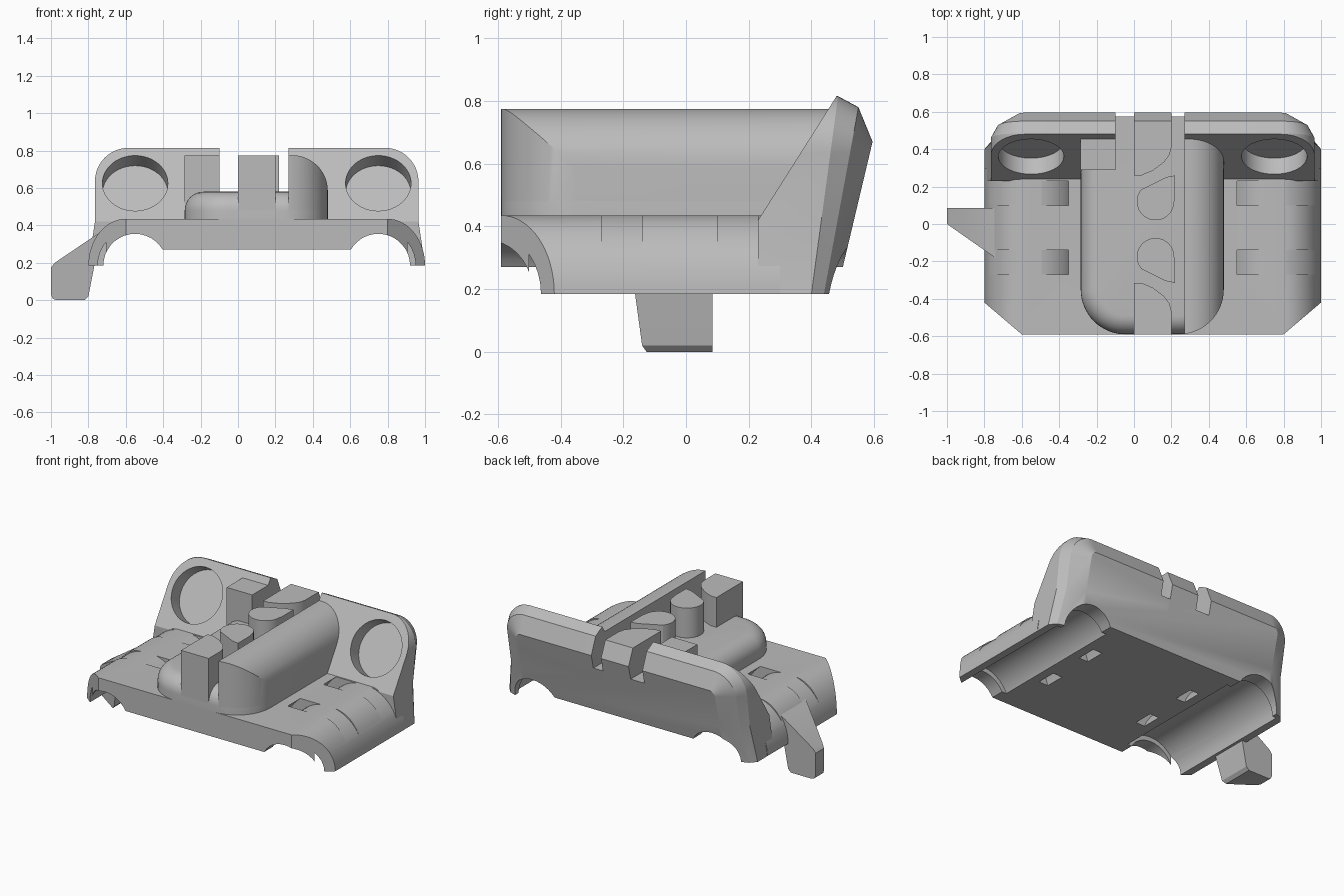
import bpy, bmesh, math
from mathutils import Vector, Matrix

cube = bpy.data.objects.get("Cube")
if cube:
    bpy.data.objects.remove(cube, do_unlink=True)

grey = bpy.data.materials.new("light grey plastic")
grey.use_nodes = True
grey.diffuse_color = (0.5, 0.5, 0.5, 1)
grey.node_tree.nodes["Principled BSDF"].inputs["Base Color"].default_value = (0.5, 0.5, 0.5, 1)

MID = 0.1                      # centre plane of the body
RODS = (MID - 0.65, MID + 0.65)
ROD_Z = 0.185


def finish(name, bm):
    bmesh.ops.recalc_face_normals(bm, faces=bm.faces)
    me = bpy.data.meshes.new(name)
    bm.to_mesh(me)
    bm.free()
    ob = bpy.data.objects.new(name, me)
    me.materials.append(grey)
    bpy.context.collection.objects.link(ob)
    return ob


def prism(points, axis, lo, hi):
    """Extrude a 2D outline: axis 'y' takes (x, z), axis 'z' takes (x, y)."""
    bm = bmesh.new()
    place = (lambda a, b, h: (a, h, b)) if axis == "y" else (lambda a, b, h: (a, b, h))
    rings = [[bm.verts.new(place(a, b, h)) for a, b in points] for h in (lo, hi)]
    for r in rings:
        bm.faces.new(r)
    for i in range(len(points)):
        j = (i + 1) % len(points)
        bm.faces.new((rings[0][i], rings[0][j], rings[1][j], rings[1][i]))
    bmesh.ops.recalc_face_normals(bm, faces=bm.faces)
    return bm


def arc(cx, cy, rx, ry, a0, a1, n=16):
    steps = [math.radians(a0 + (a1 - a0) * i / n) for i in range(n + 1)]
    return [(cx + rx * math.cos(t), cy + ry * math.sin(t)) for t in steps]


def rect(x0, x1, y0, y1):
    return [(x0, y0), (x1, y0), (x1, y1), (x0, y1)]


def slice_off(bm, point, normal):
    """Remove everything on the normal side of a plane and close the cut."""
    bmesh.ops.bisect_plane(bm, geom=bm.verts[:] + bm.edges[:] + bm.faces[:],
                           plane_co=point, plane_no=normal, clear_outer=True)
    bmesh.ops.holes_fill(bm, edges=[e for e in bm.edges if e.is_boundary])


def boolean(ob, bm, mode="DIFFERENCE"):
    cutter = finish("cutter", bm)
    cutter.hide_render = True
    mod = ob.modifiers.new("cut", "BOOLEAN")
    mod.operation, mod.object, mod.solver = mode, cutter, "EXACT"
    bpy.context.view_layer.objects.active = ob
    bpy.ops.object.modifier_apply(modifier=mod.name)
    bpy.data.objects.remove(cutter, do_unlink=True)


def cut_underside(ob):
    boolean(ob, prism(rect(RODS[0], RODS[1], 0.0, 0.27), "y", -1, 1))
    for x in RODS:
        boolean(ob, prism(arc(x, ROD_Z, 0.17, 0.17, 0, 350, 35), "y", -1.1, 1.1))
        boolean(ob, prism(arc(x, ROD_Z, 0.2, 0.2, 0, 350, 35), "y", -0.5, 0.42))


# Base plate with rounded sides and chamfered front corners
side = arc(0.7, ROD_Z, 0.2, 0.25, 0, 90)
outline = [(MID + a, b) for a, b in side] + [(MID - a, b) for a, b in reversed(side)]
bm = prism(outline, "y", -0.59, 0.3)
for s in (-1, 1):
    slice_off(bm, (MID + s * 0.7, -0.59, 0), (s * 0.17, -0.2, 0))
base = finish("base_plate", bm)
cut_underside(base)

# Curved strap tunnels around both rod channels
for x in RODS:
    for y in (-0.27, 0.1):
        strap = arc(x, ROD_Z, 0.256, 0.256, -10, 190, 32) + arc(x, ROD_Z, 0.32, 0.32, 190, -10, 32)
        boolean(base, prism(strap, "y", y, y + 0.13))


# Leaning back wall: loops of the outline, inset step by step toward the back
def wall_outline(d):
    half = [(0.9 - d, ROD_Z), (0.865 - d, 0.42)]
    half += arc(0.685, 0.635, 0.18 - d, 0.18 - d, 0, 90, 12)
    return [(MID + a, b) for a, b in half] + [(MID - a, b) for a, b in reversed(half)]


bm = bmesh.new()
lean = lambda y0, y1, z1: (lambda z: y0 + (y1 - y0) * (z - ROD_Z) / (z1 - ROD_Z))
loops = []
for inset, depth in ((0, lambda z: 0.23 + 0.25 * max(0, z - 0.42) / 0.395),
                     (0, lean(0.40, 0.485, 0.815)),
                     (0.035, lean(0.44, 0.55, 0.78)),
                     (0.145, lean(0.48, 0.595, 0.67))):
    loops.append([bm.verts.new((a, depth(b), b)) for a, b in wall_outline(inset)])
for l0, l1 in zip(loops, loops[1:]):
    for i in range(len(l0)):
        j = (i + 1) % len(l0)
        bm.faces.new((l0[i], l0[j], l1[j], l1[i]))
front = loops[0]
bm.faces.new((front[0], front[1], front[-2], front[-1]))
bm.faces.new(front[1:-1])
bm.faces.new(loops[-1])
wall = finish("back_wall", bm)
cut_underside(wall)
boolean(wall, prism(rect(-0.1, 0.27, 0.58, 1.0), "y", 0, 1))

# Round recesses sunk square to the leaning face
face_normal = Vector((0, -0.395, 0.25)).normalized()
for x in RODS:
    bm = bmesh.new()
    turn = face_normal.to_track_quat("Z", "Y").to_matrix().to_4x4()
    bmesh.ops.create_cone(bm, cap_ends=True, segments=48, radius1=0.175, radius2=0.175,
                          depth=0.2, matrix=Matrix.Translation((x, 0.361, 0.625)) @ turn)
    boolean(wall, bm)

# Raised centre platform with rounded front and softened top
plan = [(-0.285, 0.42)] + arc(-0.045, -0.35, 0.24, 0.24, 180, 270) \
    + arc(0.24, -0.35, 0.24, 0.24, 270, 360) + [(0.48, 0.42)]
bm = prism(plan, "z", 0.40, 0.58)
rim = [e for e in bm.edges if all(v.co.z > 0.57 for v in e.verts)
       and not all(v.co.y > 0.4 for v in e.verts)]
bmesh.ops.bevel(bm, geom=rim, offset=0.1, segments=8, profile=0.5, affect="EDGES")
finish("centre_platform", bm)

# Tall rounded side rail, trimmed by the platform plan
profile = [(0.27, 0.40), (0.48, 0.40)] + arc(0.29, 0.585, 0.19, 0.19, 0, 90) + [(0.27, 0.775)]
rail = finish("side_rail", prism(profile, "y", -0.7, 0.46))
boolean(rail, prism([(a, b if b < 0 else 0.5) for a, b in plan], "z", 0.3, 0.9), "INTERSECT")

# Square stop block beside the belt path
finish("stop_block", prism(rect(-0.285, -0.1, 0.29, 0.46), "z", 0.40, 0.775))

# Belt clamp: end blocks and teardrop posts, mirrored front to back
block = [(0, 0.26), (0.04, 0.26), (0.1, 0.285), (0.16, 0.33), (0.19, 0.37), (0.2, 0.41)]
drop = arc(0.115, 0.12, 0.1, 0.1, 140, 360, 20) + [(0.22, 0.14), (0.22, 0.26), (0.17, 0.25)]
flip = lambda pts: [(a, -0.055 - b) for a, b in pts]
bm = prism(block + [(0.2, 0.6), (0, 0.6)], "z", 0.5, 0.775)
slice_off(bm, (0, 0.595, 0.67), (0, 0.485, -0.115))
slice_off(bm, (0, 0.55, 0.775), (0, 0.105, 0.045))
finish("rear_clamp_block", bm)
bm = prism(flip(block) + [(0.2, -0.59), (0, -0.59)], "z", 0.45, 0.775)
finish("front_clamp_block", bm)
finish("rear_clamp_post", prism(drop, "z", 0.5, 0.775))
finish("front_clamp_post", prism(flip(drop), "z", 0.5, 0.775))

# Trigger arm on the right side
arm = [(-0.97, 0), (-0.82, 0), (-0.8, 0.02), (-0.765, 0.2), (-0.74, 0.36),
       (-0.78, 0.335), (-0.98, 0.2), (-1, 0.175), (-1, 0.03), (-0.99, 0.008)]
bm = prism(arm, "y", -0.3, 0.085)
slice_off(bm, (-1, 0, 0), (-0.14, -0.2, 0))
finish("trigger_arm", bm)

# Smooth the curved surfaces, keep the edges crisp
for ob in bpy.context.collection.objects:
    if ob.type == "MESH":
        bpy.ops.object.select_all(action="DESELECT")
        ob.select_set(True)
        bpy.context.view_layer.objects.active = ob
        bpy.ops.object.shade_smooth_by_angle(angle=math.radians(25))
